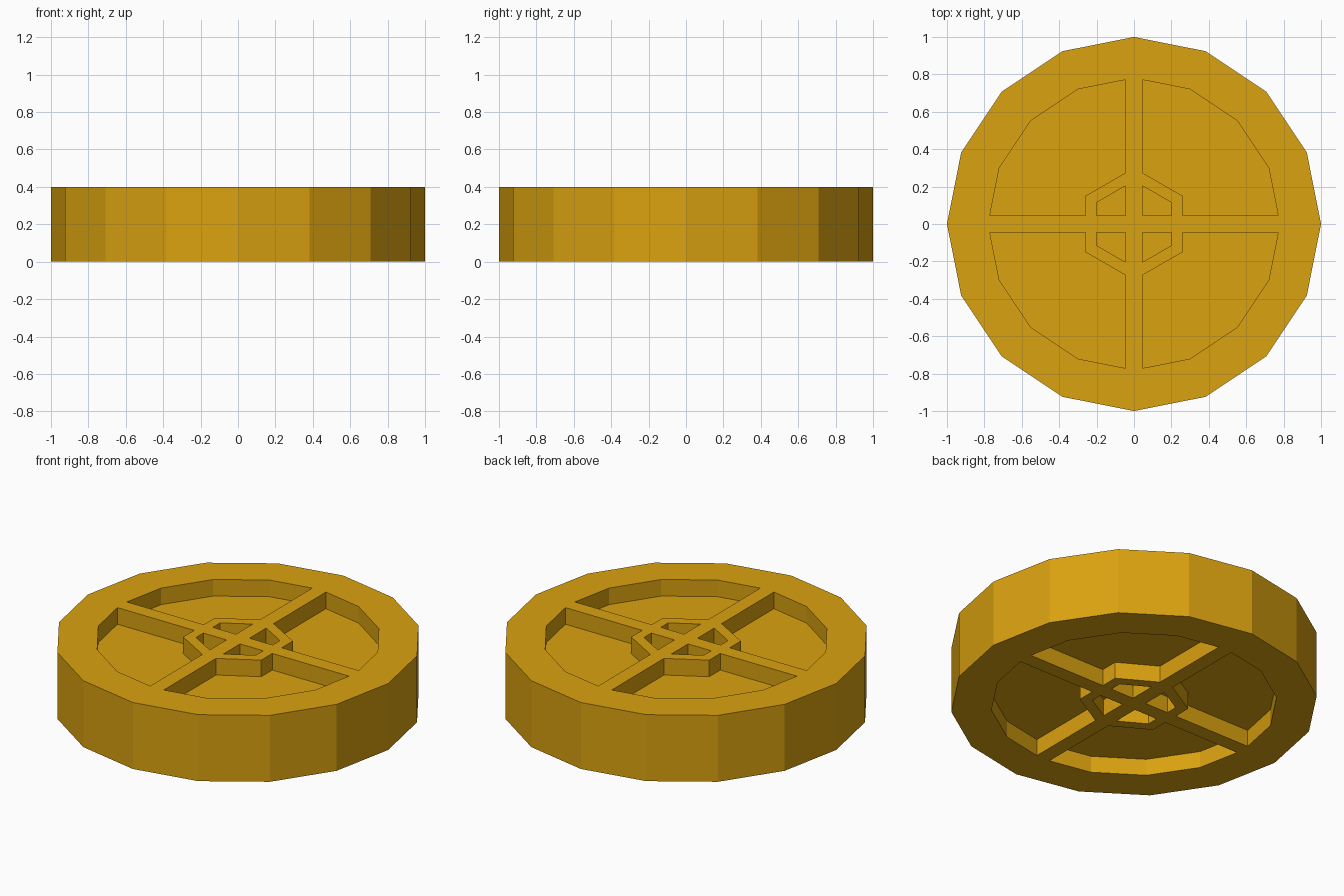
import bpy, bmesh
from math import cos, sin, pi

if "Cube" in bpy.data.objects:
    bpy.data.objects.remove(bpy.data.objects["Cube"])

HEIGHT, DEPTH = 0.4, 0.1       # wheel thickness, pocket depth on each face
SIDES, R_OUT, R_IN = 16, 1.0, 0.78
HUB_OUT, HUB_IN = 0.30, 0.23   # hexagonal hub ring
HALF = 0.045                   # half spoke width


def prism(bm, pts, z0, z1):
    """Extrude a flat outline between two heights."""
    low = [bm.verts.new((x, y, z0)) for x, y in pts]
    high = [bm.verts.new((x, y, z1)) for x, y in pts]
    bm.faces.new(low[::-1])
    bm.faces.new(high)
    n = len(pts)
    for i in range(n):
        j = (i + 1) % n
        bm.faces.new((low[i], low[j], high[j], high[i]))


def make_object(name, bm):
    bmesh.ops.recalc_face_normals(bm, faces=bm.faces[:])
    mesh = bpy.data.meshes.new(name)
    bm.to_mesh(mesh)
    bm.free()
    obj = bpy.data.objects.new(name, mesh)
    bpy.context.collection.objects.link(obj)
    return obj


def ring(r, n):
    return [(r * cos(2 * pi * i / n), r * sin(2 * pi * i / n)) for i in range(n)]


# Solid wheel body
bm = bmesh.new()
prism(bm, ring(R_OUT, SIDES), 0, HEIGHT)
wheel = make_object("wheel", bm)

# One quadrant of the pockets: between rim and hub, and inside the hub
rim_end = R_IN - HALF * 0.199
arc = ring(R_IN, SIDES)[1:4]
hub_flat = HUB_OUT * cos(pi / 6)
hub_slope = HALF * 0.577
rim_pocket = [(hub_flat, HALF), (rim_end, HALF), *arc, (HALF, rim_end),
              (HALF, HUB_OUT - hub_slope), (hub_flat, HUB_OUT / 2)]
bore = HUB_IN * cos(pi / 6)
hub_pocket = [(HALF, HALF), (bore, HALF), (bore, HUB_IN / 2),
              (HALF, HUB_IN - hub_slope)]

# Pocket cutters, mirrored to four quadrants on both faces
bm = bmesh.new()
for outline in (rim_pocket, hub_pocket):
    for sx in (1, -1):
        for sy in (1, -1):
            pts = [(x * sx, y * sy) for x, y in outline]
            prism(bm, pts, HEIGHT - DEPTH, HEIGHT + 0.1)
            prism(bm, pts, -0.1, DEPTH)
cutter = make_object("pocket_cutter", bm)
cutter.hide_render = True

# Carve the pockets, leaving rim, spokes, hub and central web
mod = wheel.modifiers.new("pockets", 'BOOLEAN')
mod.operation = 'DIFFERENCE'
mod.solver = 'EXACT'
mod.object = cutter
bpy.context.view_layer.objects.active = wheel
wheel.select_set(True)
bpy.ops.object.modifier_apply(modifier=mod.name)
bpy.data.objects.remove(cutter)

# Golden finish
gold = bpy.data.materials.new("gold")
gold.diffuse_color = (0.7, 0.36, 0.005, 1)
gold.use_nodes = True
gold.node_tree.nodes["Principled BSDF"].inputs["Base Color"].default_value = gold.diffuse_color
wheel.data.materials.clear()
wheel.data.materials.append(gold)
